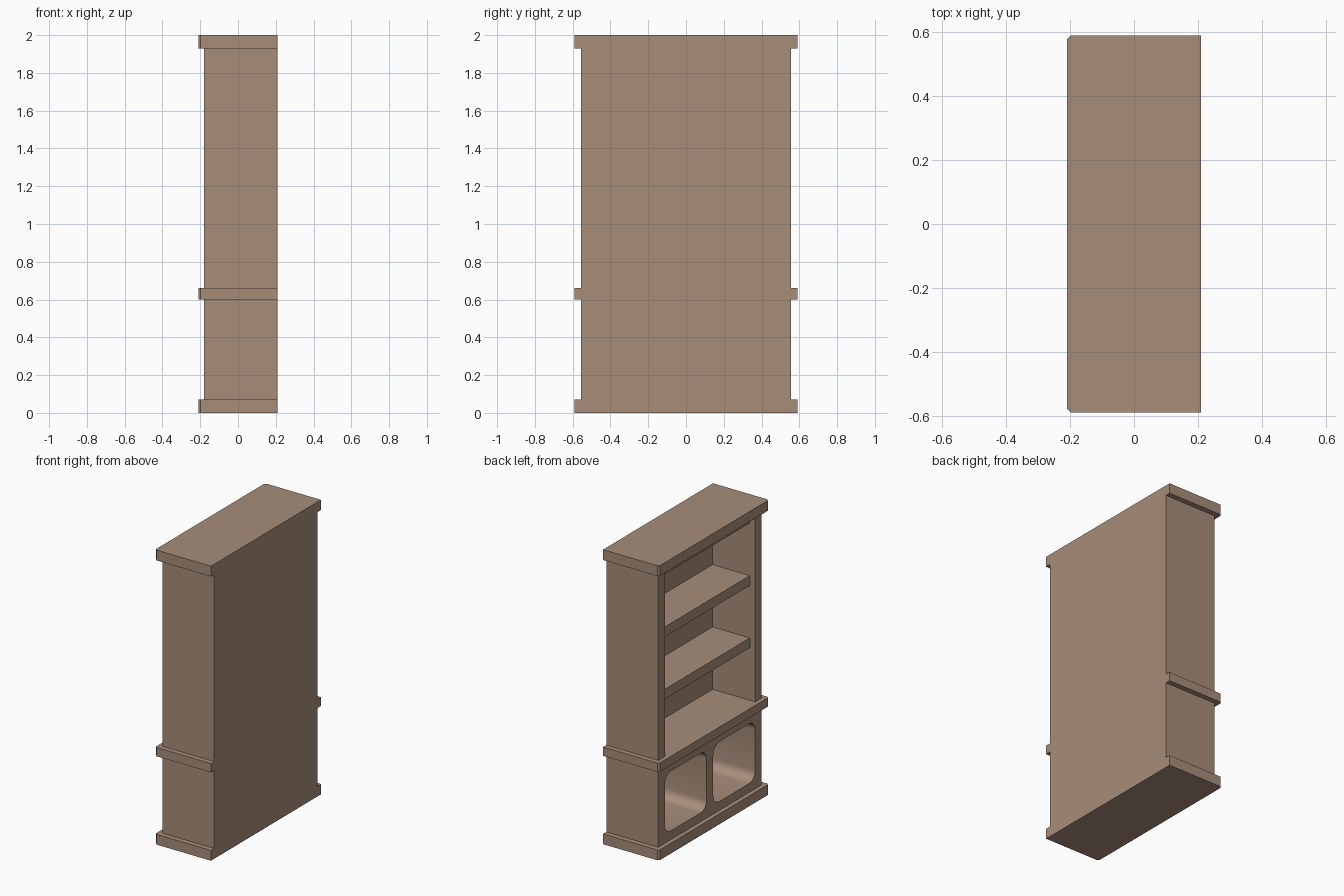
import bpy
import bmesh

cube = bpy.data.objects.get("Cube")
if cube:
    bpy.data.objects.remove(cube, do_unlink=True)

wood = bpy.data.materials.new("brown_wood")
wood.use_nodes = True
colour = (0.39, 0.27, 0.195, 1)
wood.diffuse_color = colour
wood.node_tree.nodes["Principled BSDF"].inputs["Base Color"].default_value = colour

# Shared layout: the open side faces -x
FRONT, BACK, HALF = -0.18, 0.21, 0.555
T = 0.07                       # board thickness
INNER_BACK, INNER = BACK - T, HALF - T
LEDGES = {"base": (0, 0.07), "counter": (0.6, 0.66), "top": (1.93, 2)}


def box(name, x, y, z, bevel_test=None, bevel=0.012, segments=1):
    """Box from ranges; upright or lengthwise edges passing bevel_test are bevelled."""
    bm = bmesh.new()
    bmesh.ops.create_cube(bm, size=1)
    for v in bm.verts:
        for i, (lo, hi) in enumerate((x, y, z)):
            v.co[i] = lo if v.co[i] < 0 else hi
    if bevel_test:
        edges = [e for e in bm.edges if bevel_test(e.verts[0].co, e.verts[1].co)]
        bmesh.ops.bevel(bm, geom=edges, offset=bevel, segments=segments,
                        profile=0.5, affect='EDGES')
    mesh = bpy.data.meshes.new(name)
    bm.to_mesh(mesh)
    bm.free()
    mesh.materials.append(wood)
    obj = bpy.data.objects.new(name, mesh)
    bpy.context.collection.objects.link(obj)
    return obj


# Ledges, with clipped corners on the open side
def front_corner(a, b):
    return a.x < 0 and b.x < 0 and a.y == b.y


for name, z in LEDGES.items():
    box(name + "_ledge", (-0.21, BACK), (-0.59, 0.59), z, front_corner)

# Upper bookcase: back, sides and shelves
upper = (LEDGES["counter"][1], LEDGES["top"][0])
box("upper_back", (INNER_BACK, BACK), (-INNER, INNER), upper)
for name, s in (("left", -1), ("right", 1)):
    box(name + "_side", (FRONT, BACK), sorted((s * INNER, s * HALF)), upper)

pitch = (upper[1] - upper[0]) / 3
for i in range(1, 4):
    top = upper[0] + i * pitch
    box(f"shelf_{i}", (FRONT + 0.04, INNER_BACK), (-INNER, INNER), (top - 0.067, top))

# Lower cabinet with two rounded niches
lower = (LEDGES["base"][1], LEDGES["counter"][0])
cabinet = box("lower_cabinet", (FRONT, BACK), (-HALF, HALF), lower)
bpy.context.view_layer.objects.active = cabinet
cabinet.select_set(True)
for s in (-1, 1):
    cutter = box("niche_cutter", (-0.3, INNER_BACK), sorted((s * T / 2, s * INNER)),
                 (0.13, 0.535), lambda a, b: a.x != b.x, 0.065, 6)
    cutter.hide_render = True
    mod = cabinet.modifiers.new("niche", 'BOOLEAN')
    mod.operation = 'DIFFERENCE'
    mod.solver = 'EXACT'
    mod.object = cutter
    bpy.ops.object.modifier_apply(modifier=mod.name)
    bpy.data.objects.remove(cutter, do_unlink=True)
bpy.ops.object.shade_smooth_by_angle()
